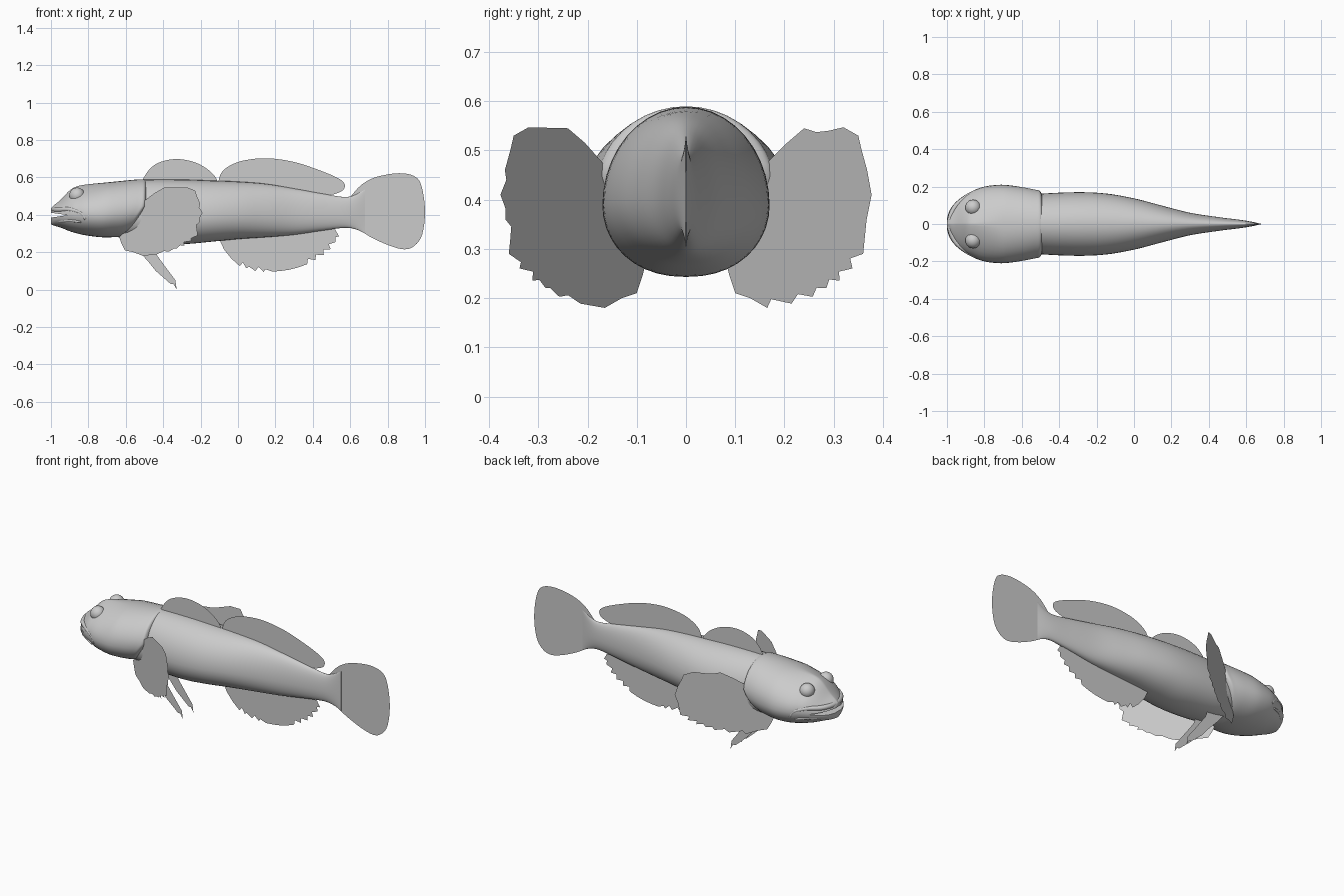
import bpy, bmesh, math
from mathutils import Vector

cube = bpy.data.objects.get("Cube")
if cube:
    bpy.data.objects.remove(cube)

GREY = (0.6, 0.6, 0.6, 1)
skin = bpy.data.materials.new("plain grey")
skin.use_nodes = True
skin.diffuse_color = GREY
skin.node_tree.nodes["Principled BSDF"].inputs["Base Color"].default_value = GREY


def finish(name, bm, smooth=True):
    mesh = bpy.data.meshes.new(name)
    bm.to_mesh(mesh)
    bm.free()
    obj = bpy.data.objects.new(name, mesh)
    bpy.context.collection.objects.link(obj)
    mesh.materials.append(skin)
    if smooth:
        activate(obj)
        bpy.ops.object.shade_smooth_by_angle(angle=math.radians(50))
    return obj


def activate(obj):
    bpy.ops.object.select_all(action='DESELECT')
    obj.select_set(True)
    bpy.context.view_layer.objects.active = obj


def spline(points, steps):
    """Smooth path through points of any dimension."""
    pts = [Vector(p) for p in points]
    out = []
    for i in range(len(pts) - 1):
        a, b = pts[max(i - 1, 0)], pts[i]
        c, d = pts[i + 1], pts[min(i + 2, len(pts) - 1)]
        for k in range(steps):
            t = k / steps
            out.append(0.5 * (2 * b + (c - a) * t + (2 * a - 5 * b + 4 * c - d) * t ** 2
                              + (3 * b - a - 3 * c + d) * t ** 3))
    return out + [pts[-1]]


def loft(name, stations, power, lean, sides=40):
    """Skin rounded rings given as x, bottom, top, half width."""
    bm = bmesh.new()
    rings = []
    for x, low, high, wide in spline(stations, 5):
        mid = low + 0.42 * (high - low)
        ring = []
        for k in range(sides):
            a = 2 * math.pi * k / sides
            c, s = math.cos(a), math.sin(a)
            p = power(x) if s > 0 else 0.9
            y = math.copysign(abs(c) ** p, c) * max(wide, 0.001)
            z = mid + s * ((high - mid) if s > 0 else (mid - low))
            ring.append(bm.verts.new((x - lean(x) * max(0, 0.45 - z), y, z)))
        rings.append(ring)
    for r, q in zip(rings, rings[1:]):
        for k in range(sides):
            n = (k + 1) % sides
            bm.faces.new((r[k], r[n], q[n], q[k]))
    bm.faces.new(rings[0])
    bm.faces.new(rings[-1])
    bmesh.ops.recalc_face_normals(bm, faces=bm.faces)
    return finish(name, bm)


def serrate(points, teeth, depth, steps=8):
    """Turn a smooth edge into backward-swept teeth, cut in to the left."""
    path = spline(points, steps)
    out = []
    for i in range(teeth):
        f = [(i + o) / teeth * (len(path) - 1) for o in (0, 0.3)]
        a, b = (path[int(v)].lerp(path[min(int(v) + 1, len(path) - 1)], v % 1) for v in f)
        side = (b - a).normalized()
        out += [a, b + Vector((-side.y, side.x)) * depth]
    return out + [path[-1]]


def fin(name, outline, place):
    """Flat sheet from a 2D outline."""
    bm = bmesh.new()
    face = bm.faces.new([bm.verts.new(place(p[0], p[1])) for p in outline])
    bmesh.ops.triangulate(bm, faces=[face])
    return finish(name, bm, False)


# Trunk, flattening into the tail root
loft("body", [
    (-.75, .31, .56, .13), (-.6, .27, .583, .15), (-.48, .25, .588, .163),
    (-.3, .243, .588, .17), (-.15, .255, .583, .163), (0, .27, .577, .137),
    (.15, .28, .565, .098), (.3, .293, .54, .06), (.45, .315, .513, .037),
    (.57, .33, .495, .022), (.63, .322, .508, .012), (.68, .30, .535, .001)],
    lambda x: 1.0, lambda x: 0)

# Head, with gill covers ending in a slanted edge
head = loft("head", [
    (-1, .35, .435, .03), (-.985, .342, .45, .075), (-.95, .332, .478, .12),
    (-.9, .312, .53, .157), (-.86, .30, .552, .177), (-.8, .288, .563, .2),
    (-.7, .28, .573, .21), (-.6, .28, .583, .2), (-.53, .285, .589, .187),
    (-.5, .30, .588, .177), (-.49, .33, .575, .14)],
    lambda x: 1 + 0.6 * min(1, max(0, (-.7 - x) / .15)),
    lambda x: 0.6 * min(1, max(0, (x + .8) / .3)))

# Mouth opening
bm = bmesh.new()
edge = [bm.verts.new((x, -.2, z)) for x, z in ((-1.05, .418), (-1.05, .377), (-.91, .398))]
side = bm.faces.new(edge)
new = bmesh.ops.extrude_face_region(bm, geom=[side])["geom"]
bmesh.ops.translate(bm, vec=(0, .4, 0), verts=[g for g in new if isinstance(g, bmesh.types.BMVert)])
bmesh.ops.recalc_face_normals(bm, faces=bm.faces)
cutter = finish("mouth_cutter", bm, False)
cutter.hide_render = True
cut = head.modifiers.new("mouth", 'BOOLEAN')
cut.operation, cut.object, cut.solver = 'DIFFERENCE', cutter, 'EXACT'
activate(head)
bpy.ops.object.modifier_apply(modifier="mouth")
bpy.data.objects.remove(cutter)


# Lips
def lip(name, half, radius):
    points = [(x, -y, z) for x, y, z in reversed(half[1:])] + half
    curve = bpy.data.curves.new(name, 'CURVE')
    curve.dimensions = '3D'
    curve.bevel_depth, curve.bevel_resolution, curve.use_fill_caps = radius, 3, True
    path = spline(points, 5)
    line = curve.splines.new('POLY')
    line.points.add(len(path) - 1)
    for i, (point, p) in enumerate(zip(line.points, path)):
        point.co = (*p, 1)
        point.radius = 0.35 + 0.65 * math.sin(math.pi * i / (len(path) - 1))
    line.use_smooth = True
    curve.materials.append(skin)
    bpy.context.collection.objects.link(bpy.data.objects.new(name, curve))


lip("upper_lip", [(-.985, 0, .427), (-.96, .085, .427), (-.9, .142, .428),
                  (-.84, .178, .41), (-.815, .188, .375)], .015)
lip("lower_lip", [(-.985, 0, .366), (-.955, .085, .366), (-.9, .14, .37), (-.84, .175, .36)], .013)

# Paired parts: eyes, pectoral fins, pelvic fins
pectoral = ([(.08, .28), (.14, .38), (.15, .46), (.165, .47), (.205, .515), (.24, .545), (.265, .537)]
            + [(.29, .54), (.32, .547), (.35, .53), (.357, .50), (.368, .46), (.365, .44),
               (.377, .41), (.366, .38), (.367, .36), (.355, .345)])
ragged = serrate([(.36, .29), (.325, .245), (.285, .22), (.24, .195), (.165, .18)][::-1], 6, .016)[::-1]
pectoral += [(.357, .32)] + ragged + [(.13, .20), (.1, .21), (.087, .25)]
pelvic = [(-.62, .31), (-.54, .215), (-.48, .15), (-.44, .10), (-.36, .03), (-.345, .03),
          (-.328, 0), (-.335, .05), (-.38, .11), (-.42, .165), (-.46, .22), (-.49, .30)]
for label, s in (("left", 1), ("right", -1)):
    tag = "far" if s > 0 else "near"
    bm = bmesh.new()
    bmesh.ops.create_uvsphere(bm, u_segments=24, v_segments=14, radius=.042)
    bmesh.ops.translate(bm, vec=(-.86, s * .088, .503), verts=bm.verts)
    finish("eye_" + tag, bm)
    fin("pectoral_fin_" + tag, pectoral, lambda y, z: (1.5 * y - .755, s * y, z))
    fin("pelvic_fin_" + tag, pelvic, lambda x, z: (x, s * .05, z))


# Fins on the centre plane
def middle(x, z):
    return (x, 0, z)


fin("first_dorsal_fin", spline([
    (-.51, .588), (-.48, .635), (-.44, .67), (-.38, .692), (-.31, .697), (-.23, .68),
    (-.165, .645), (-.125, .607), (-.11, .58)], 4) + [(-.11, .55), (-.5, .55)], middle)
fin("second_dorsal_fin", spline([
    (-.105, .58), (-.085, .63), (-.035, .667), (.04, .692), (.16, .702), (.3, .682),
    (.43, .64), (.53, .598), (.57, .565), (.56, .53), (.51, .508)], 4)
    + [(.4, .50), (.15, .53), (-.1, .55)], middle)
fin("tail_fin", spline([
    (.6, .495), (.66, .56), (.74, .602), (.86, .622), (.945, .605), (.982, .55),
    (1, .42), (.985, .295), (.945, .235), (.89, .215), (.81, .235), (.72, .275),
    (.65, .315), (.59, .335)], 4), middle)
fin("anal_fin", [(-.1, .3), (-.1, .27), (-.075, .215), (-.035, .165)] + serrate([
    (.01, .125), (.1, .098), (.2, .097), (.3, .112), (.4, .15), (.49, .21), (.54, .285)], 13, .024)
    + [(.52, .32), (.4, .33), (.1, .31)], middle)
